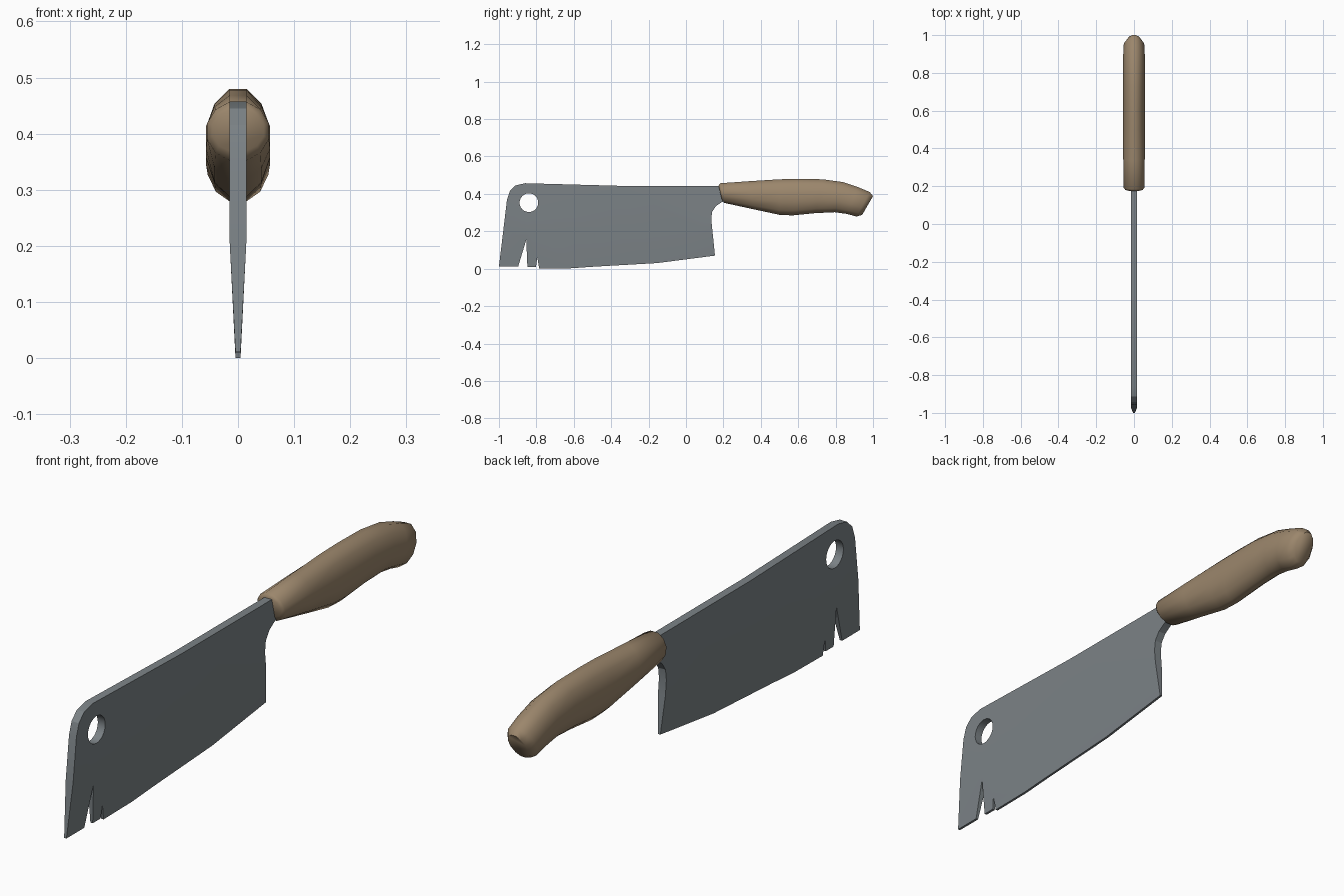
import bpy, bmesh
from math import sin, cos, pi, radians
from mathutils import Vector

if "Cube" in bpy.data.objects:
    bpy.data.objects.remove(bpy.data.objects["Cube"])


def make_object(name, bm, color, smooth_angle):
    bmesh.ops.recalc_face_normals(bm, faces=bm.faces[:])
    mesh = bpy.data.meshes.new(name)
    bm.to_mesh(mesh)
    bm.free()
    obj = bpy.data.objects.new(name, mesh)
    bpy.context.collection.objects.link(obj)
    mat = bpy.data.materials.new(name + "_material")
    mat.diffuse_color = (*color, 1)
    mat.use_nodes = True
    mat.node_tree.nodes["Principled BSDF"].inputs["Base Color"].default_value = mat.diffuse_color
    mesh.materials.append(mat)
    bpy.ops.object.select_all(action='DESELECT')
    obj.select_set(True)
    bpy.context.view_layer.objects.active = obj
    bpy.ops.object.shade_smooth_by_angle(angle=radians(smooth_angle))
    return obj


# Blade: side outline (y, z) with two chipped notches and a round hanging hole
outline = [(-1.0, .012), (-.957, .37), (-.942, .415), (-.912, .445), (-.86, .457),
           (-.35, .443), (.19, .442), (.215, .365), (.19, .355), (.16, .335),
           (.14, .305), (.135, .265), (.155, .07), (-.155, .03), (-.49, .011),
           (-.62, .002), (-.785, 0), (-.795, .06), (-.802, .01), (-.848, .01),
           (-.854, .155), (-.897, .012)]
hole = [(-.84 + .05 * cos(i * pi / 12), .353 + .05 * sin(i * pi / 12)) for i in range(24)]
HALF, EDGE, BEVEL_Z = .015, .0045, .21


def edge_height(y):
    pts = [(-1, .01), (-.62, 0), (-.49, .011), (-.155, .03), (.155, .07), (.3, .07)]
    for (y0, z0), (y1, z1) in zip(pts, pts[1:]):
        if y <= y1:
            return z0 + (z1 - z0) * (y - y0) / (y1 - y0)
    return .07


bm = bmesh.new()
edges = []
for loop in (outline, hole):
    vs = [bm.verts.new((-HALF, y, z)) for y, z in loop]
    edges += [bm.edges.new((vs[i - 1], vs[i])) for i in range(len(vs))]
bmesh.ops.triangle_fill(bm, edges=edges, use_beauty=True, normal=(1, 0, 0))
ext = bmesh.ops.extrude_face_region(bm, geom=bm.faces[:], use_keep_orig=True)
bmesh.ops.translate(bm, vec=(2 * HALF, 0, 0),
                    verts=[g for g in ext["geom"] if isinstance(g, bmesh.types.BMVert)])
bmesh.ops.bisect_plane(bm, geom=bm.verts[:] + bm.edges[:] + bm.faces[:],
                       plane_co=(0, 0, BEVEL_Z), plane_no=(0, 0, 1))
# Taper the lower half towards the cutting edge
for v in bm.verts:
    low = edge_height(v.co.y)
    t = min(1, max(0, (v.co.z - low) / (BEVEL_Z - low)))
    v.co.x = (1 if v.co.x > 0 else -1) * (EDGE + (HALF - EDGE) * t)
make_object("blade", bm, (.20, .225, .24), 20)

# Handle: twelve-sided slanted sections (top y, top z, bottom y, bottom z, half width)
sections = [(.174, .444, .192, .368, .046), (.184, .457, .204, .352, .055),
            (.34, .468, .36, .318, .057), (.50, .478, .50, .288, .057),
            (.60, .48, .57, .285, .057), (.73, .478, .69, .297, .057),
            (.84, .463, .795, .302, .057), (.92, .436, .86, .293, .057),
            (.982, .41, .912, .279, .054), (1.0, .388, .942, .288, .036)]
bm = bmesh.new()
rings = []
for ty, tz, by, bz, w in sections:
    top, bot = Vector((0, ty, tz)), Vector((0, by, bz))
    ring = []
    for i in range(12):
        a = (i + .5) * pi / 6
        co = (top + bot) / 2 + (top - bot) / 2 * (sin(a) / cos(pi / 12))
        co.x = w * cos(a) / cos(pi / 12)
        ring.append(bm.verts.new(co))
    rings.append(ring)
for r0, r1 in zip(rings, rings[1:]):
    for i in range(12):
        bm.faces.new((r0[i - 1], r0[i], r1[i], r1[i - 1]))
bm.faces.new(rings[0])
bm.faces.new(rings[-1])
make_object("handle", bm, (.33, .24, .15), 60)
